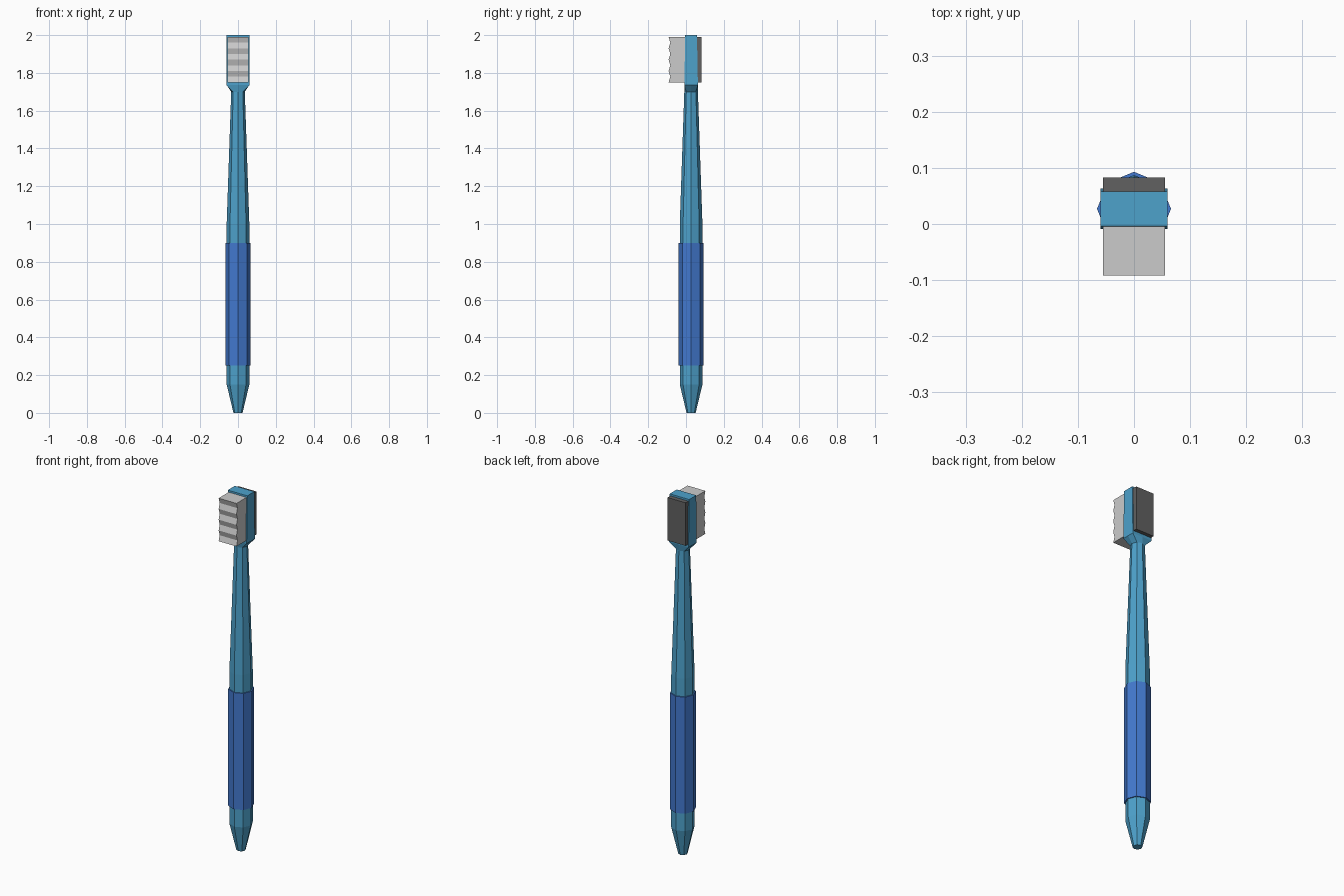
import bpy, bmesh, math

if "Cube" in bpy.data.objects:
    bpy.data.objects.remove(bpy.data.objects["Cube"])

CY = 0.027  # handle axis offset in y


def material(name, rgb):
    m = bpy.data.materials.new(name)
    m.diffuse_color = (*rgb, 1)
    m.use_nodes = True
    m.node_tree.nodes["Principled BSDF"].inputs["Base Color"].default_value = m.diffuse_color
    return m


def finish(name, bm, mat=None):
    bmesh.ops.recalc_face_normals(bm, faces=bm.faces)
    me = bpy.data.meshes.new(name)
    bm.to_mesh(me)
    bm.free()
    ob = bpy.data.objects.new(name, me)
    bpy.context.collection.objects.link(ob)
    if mat:
        me.materials.append(mat)
    return ob


def octagon(r, z):
    return [(r * math.cos(i * math.pi / 4), CY + r * math.sin(i * math.pi / 4), z)
            for i in range(8)]


def rectangle(hx, hy, z):
    # eight points: corners and side midpoints, matching the octagon order
    return [(hx * round(math.cos(i * math.pi / 4)),
             CY + hy * round(math.sin(i * math.pi / 4)), z) if i % 2 == 0 else
            (math.copysign(hx, math.cos(i * math.pi / 4)),
             CY + math.copysign(hy, math.sin(i * math.pi / 4)), z) for i in range(8)]


def loft(name, rings, mat):
    bm = bmesh.new()
    loops = [[bm.verts.new(p) for p in ring] for ring in rings]
    for a, b in zip(loops, loops[1:]):
        for i in range(8):
            j = (i + 1) % 8
            bm.faces.new((a[i], a[j], b[j], b[i]))
    bm.faces.new(loops[0])
    bm.faces.new(loops[-1])
    return finish(name, bm, mat)


def side_extrude(name, profile, hx, mat=None):
    # (y, z) profile extruded across x
    bm = bmesh.new()
    face = bm.faces.new([bm.verts.new((-hx, y, z)) for y, z in profile])
    new = bmesh.ops.extrude_face_region(bm, geom=[face])["geom"]
    bmesh.ops.translate(bm, vec=(2 * hx, 0, 0),
                        verts=[v for v in new if isinstance(v, bmesh.types.BMVert)])
    return finish(name, bm, mat)


teal = material("teal", (0.075, 0.36, 0.60))
blue = material("blue", (0.055, 0.19, 0.62))
dark = material("dark_grey", (0.12, 0.12, 0.12))

# handle, neck and head plate
loft("handle", [octagon(0.024, 0), octagon(0.06, 0.15), octagon(0.06, 1.0),
                octagon(0.036, 1.70), rectangle(0.06, 0.036, 1.735),
                rectangle(0.06, 0.031, 2.0)], teal)

# rubber grip
loft("grip", [octagon(0.066, 0.25), octagon(0.066, 0.90)], blue)

# bristles with a zigzag front
zig = [(-0.092 if i % 2 == 0 else -0.083, 1.75 + 0.03 * i) for i in range(9)]
side_extrude("bristles", zig + [(0.01, 1.99), (0.01, 1.75)], 0.055)

# cleaning pad on the back of the head
side_extrude("back_pad", [(0.05, 1.75), (0.083, 1.75), (0.083, 1.99), (0.05, 1.99)],
             0.055, dark)
